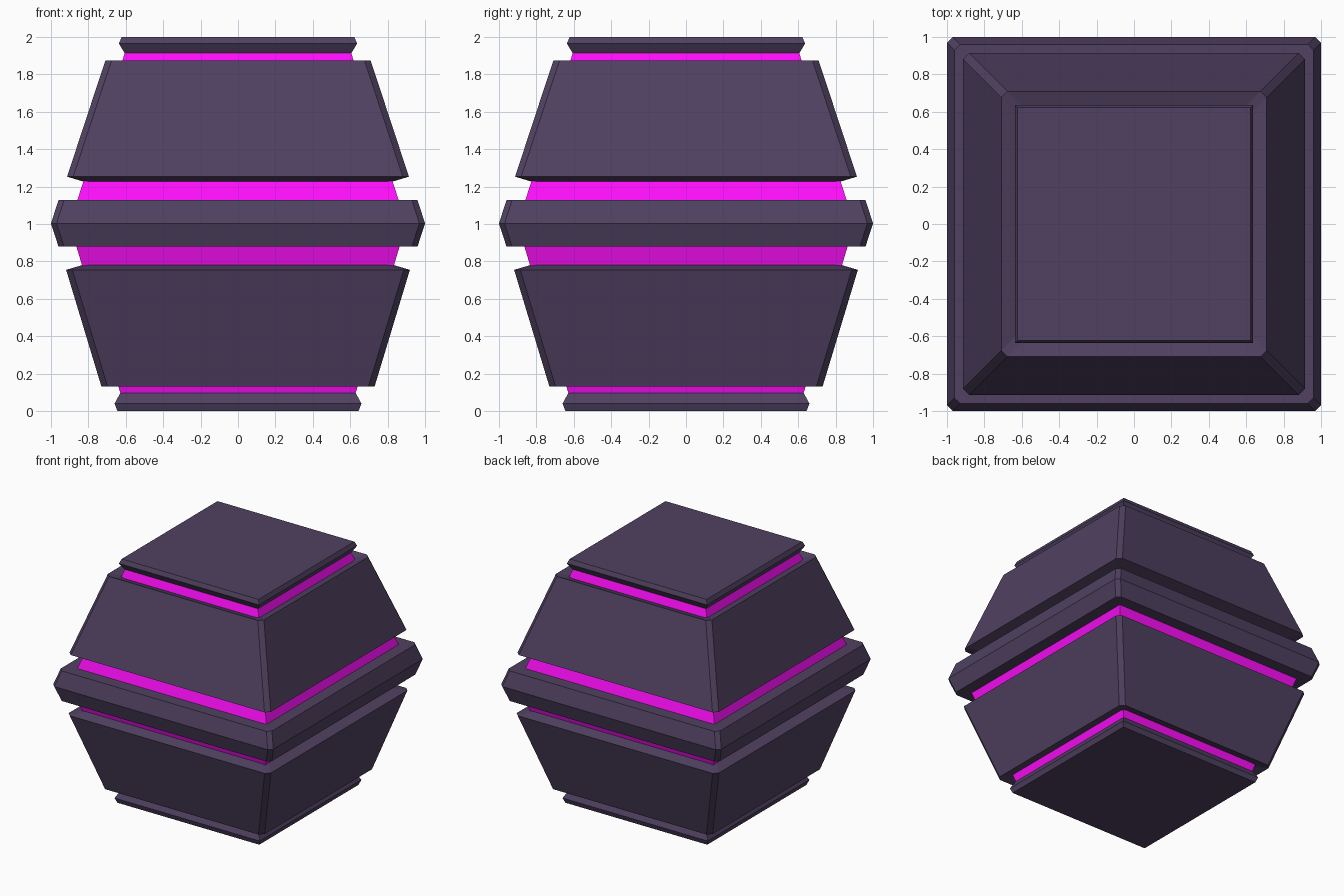
import bpy
import bmesh

if "Cube" in bpy.data.objects:
    bpy.data.objects.remove(bpy.data.objects["Cube"])


def material(name, rgb):
    m = bpy.data.materials.new(name)
    m.diffuse_color = (*rgb, 1)
    m.use_nodes = True
    m.node_tree.nodes["Principled BSDF"].inputs["Base Color"].default_value = m.diffuse_color
    return m


SHELL = material("dark_purple", (0.080, 0.053, 0.119))
GLOW = material("magenta", (1.0, 0.0045, 0.98))


def square(h, c):
    """Square outline of half-width h, corners cut by c."""
    if c == 0:
        return [(h, -h), (h, h), (-h, h), (-h, -h)]
    k = h - c
    return [(h, -k), (h, k), (k, h), (-k, h), (-h, k), (-h, -k), (-k, -h), (k, -h)]


def stack(name, profile, mat, chamfer=0.0):
    """Closed solid through square sections given as (half-width, z), low to high."""
    bm = bmesh.new()
    rings = [[bm.verts.new((x, y, z)) for x, y in square(h, chamfer)] for h, z in profile]
    n = len(rings[0])
    for a, b in zip(rings, rings[1:]):
        for i in range(n):
            j = (i + 1) % n
            bm.faces.new((a[i], a[j], b[j], b[i]))
    bm.faces.new(rings[0][::-1])
    bm.faces.new(rings[-1])
    me = bpy.data.meshes.new(name)
    bm.to_mesh(me)
    bm.free()
    me.materials.append(mat)
    ob = bpy.data.objects.new(name, me)
    bpy.context.collection.objects.link(ob)
    return ob


# Glowing core seen through the gaps
stack("glowing_core", [(0.627, 0.09), (0.90, 1.0), (0.605, 1.915)], GLOW)

# End plates
stack("bottom_plate", [(0.645, 0.0), (0.66, 0.04), (0.627, 0.10)], SHELL)
stack("top_plate", [(0.602, 1.907), (0.637, 1.965), (0.622, 2.0)], SHELL)

# Sloping armour panels, edges cut square to their faces
stack("lower_panels", [(0.62, 0.163), (0.73, 0.13), (0.919, 0.755), (0.81, 0.787)],
      SHELL, 0.033)
stack("upper_panels", [(0.80, 1.219), (0.914, 1.253), (0.709, 1.875), (0.60, 1.84)],
      SHELL, 0.033)

# Middle belt
stack("middle_belt", [(0.96, 0.88), (1.0, 1.003), (0.96, 1.127)], SHELL, 0.03)
